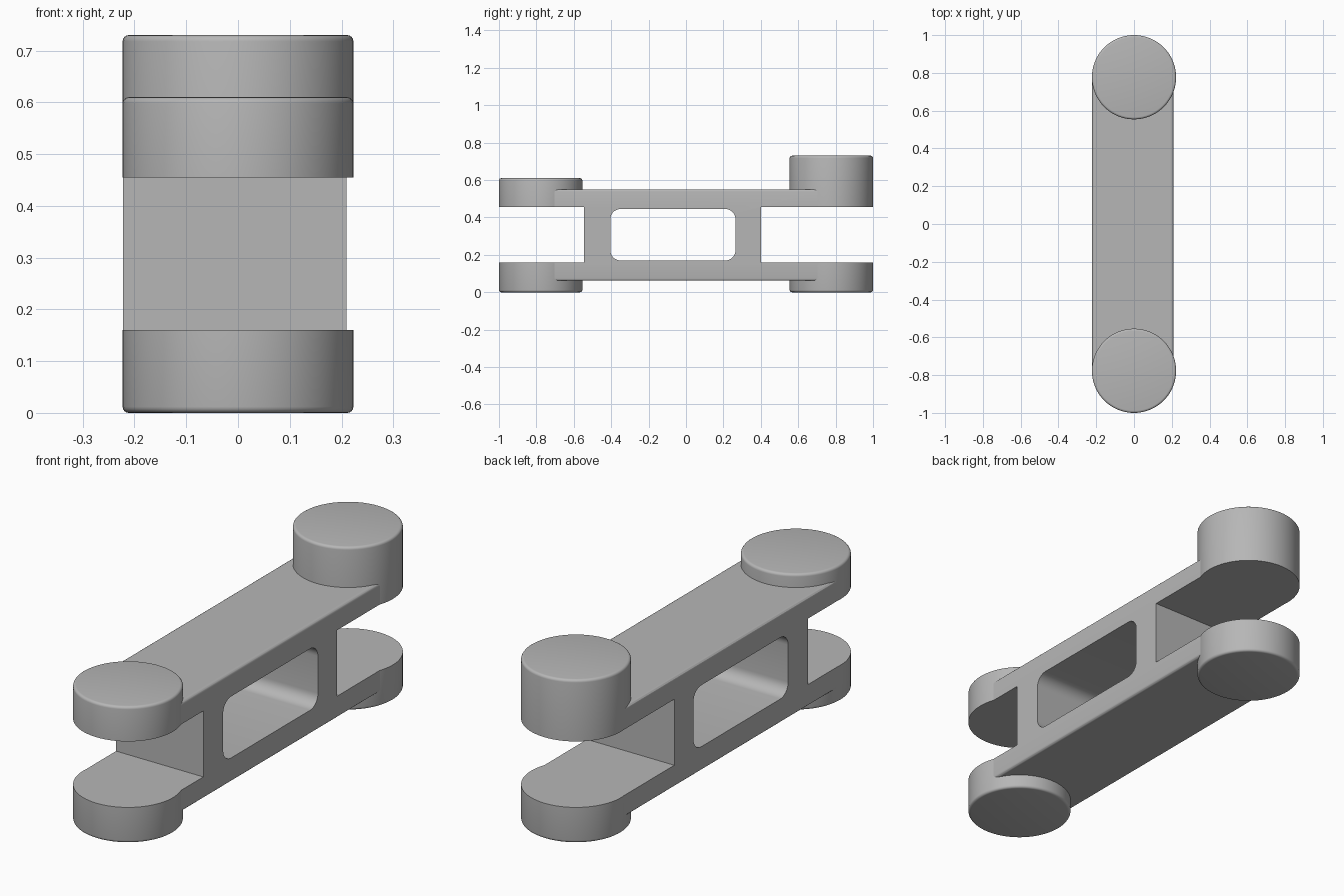
import bpy, bmesh, math

if "Cube" in bpy.data.objects:
    bpy.data.objects.remove(bpy.data.objects["Cube"])

grey = bpy.data.materials.new("light_grey")
grey.use_nodes = True
colour = (0.47, 0.47, 0.47, 1)
grey.diffuse_color = colour
grey.node_tree.nodes["Principled BSDF"].inputs["Base Color"].default_value = colour

HUB_Y, HUB_R = 0.777, 0.223
LEFT, RIGHT = -0.222, 0.21
SOFT = 0.012


def finish(name, bm):
    bmesh.ops.recalc_face_normals(bm, faces=bm.faces)
    mesh = bpy.data.meshes.new(name)
    bm.to_mesh(mesh)
    bm.free()
    mesh.materials.append(grey)
    obj = bpy.data.objects.new(name, mesh)
    bpy.context.collection.objects.link(obj)
    return obj


def smooth(obj):
    bpy.ops.object.select_all(action='DESELECT')
    obj.select_set(True)
    bpy.context.view_layer.objects.active = obj
    bpy.ops.object.shade_smooth_by_angle(angle=math.radians(32))


def extrude_x(points, x0, x1):
    """Extrude a y-z outline along x."""
    bm = bmesh.new()
    face = bm.faces.new([bm.verts.new((x0, y, z)) for y, z in points])
    res = bmesh.ops.extrude_face_region(bm, geom=[face])
    moved = [g for g in res["geom"] if isinstance(g, bmesh.types.BMVert)]
    bmesh.ops.translate(bm, verts=moved, vec=(x1 - x0, 0, 0))
    return bm


def drum(name, y, z0, z1, soft_z=None):
    """Round post whose rim at height soft_z is softened."""
    bm = bmesh.new()
    bmesh.ops.create_cone(bm, cap_ends=True, segments=80, radius1=HUB_R,
                          radius2=HUB_R, depth=z1 - z0)
    bmesh.ops.translate(bm, verts=bm.verts, vec=(0, y, (z0 + z1) / 2))
    if soft_z is not None:
        rim = [e for e in bm.edges
               if all(abs(v.co.z - soft_z) < 1e-4 for v in e.verts)]
        bmesh.ops.bevel(bm, geom=rim, offset=SOFT, segments=4,
                        profile=0.5, affect='EDGES')
    return finish(name, bm)


# Link body: two flat plates joined by a web
END = 0.76
LOW, LOW_IN, HIGH_IN, HIGH = 0.062, 0.16, 0.455, 0.55
WEB_FRONT, WEB_BACK = -0.545, 0.40
outline = [(-END, LOW), (END, LOW), (END, LOW_IN), (WEB_BACK, LOW_IN),
           (WEB_BACK, HIGH_IN), (END, HIGH_IN), (END, HIGH), (-END, HIGH),
           (-END, HIGH_IN), (WEB_FRONT, HIGH_IN), (WEB_FRONT, LOW_IN),
           (-END, LOW_IN)]
bm = extrude_x(outline, LEFT, RIGHT)
outer = [e for e in bm.edges
         if abs(e.verts[0].co.y - e.verts[1].co.y) > END
         and abs(e.verts[0].co.z - e.verts[1].co.z) < 1e-4]
bmesh.ops.bevel(bm, geom=outer, offset=SOFT, segments=3, profile=0.5,
                affect='EDGES')
body = finish("link_body", bm)

# Rounded window through the web
y0, y1, z0, z1, r = -0.405, 0.265, 0.17, 0.445, 0.055
window = []
for cy, cz, start in ((y1 - r, z1 - r, 0), (y0 + r, z1 - r, 90),
                      (y0 + r, z0 + r, 180), (y1 - r, z0 + r, 270)):
    for i in range(9):
        a = math.radians(start + i * 90 / 8)
        window.append((cy + r * math.cos(a), cz + r * math.sin(a)))
cutters = [finish("window_cutter", extrude_x(window, -0.5, 0.5))]

# Seats that let the plates meet the posts without overlapping
for label, side in (("front", -1), ("back", 1)):
    cutters.append(drum(label + "_seat_cutter", side * HUB_Y, -0.2, 1))

for cutter in cutters:
    cutter.hide_render = True
    mod = body.modifiers.new(cutter.name, 'BOOLEAN')
    mod.operation = 'DIFFERENCE'
    mod.solver = 'EXACT'
    mod.object = cutter
bpy.ops.object.select_all(action='DESELECT')
bpy.context.view_layer.objects.active = body
body.select_set(True)
for mod in list(body.modifiers):
    bpy.ops.object.modifier_apply(modifier=mod.name)
for cutter in cutters:
    bpy.data.objects.remove(cutter)
smooth(body)

# Round posts at both ends of each plate
for label, side, top in (("front", -1, 0.61), ("back", 1, 0.73)):
    smooth(drum(label + "_upper_post", side * HUB_Y, HIGH_IN, top, top))
    smooth(drum(label + "_lower_post", side * HUB_Y, 0, LOW_IN, 0))
